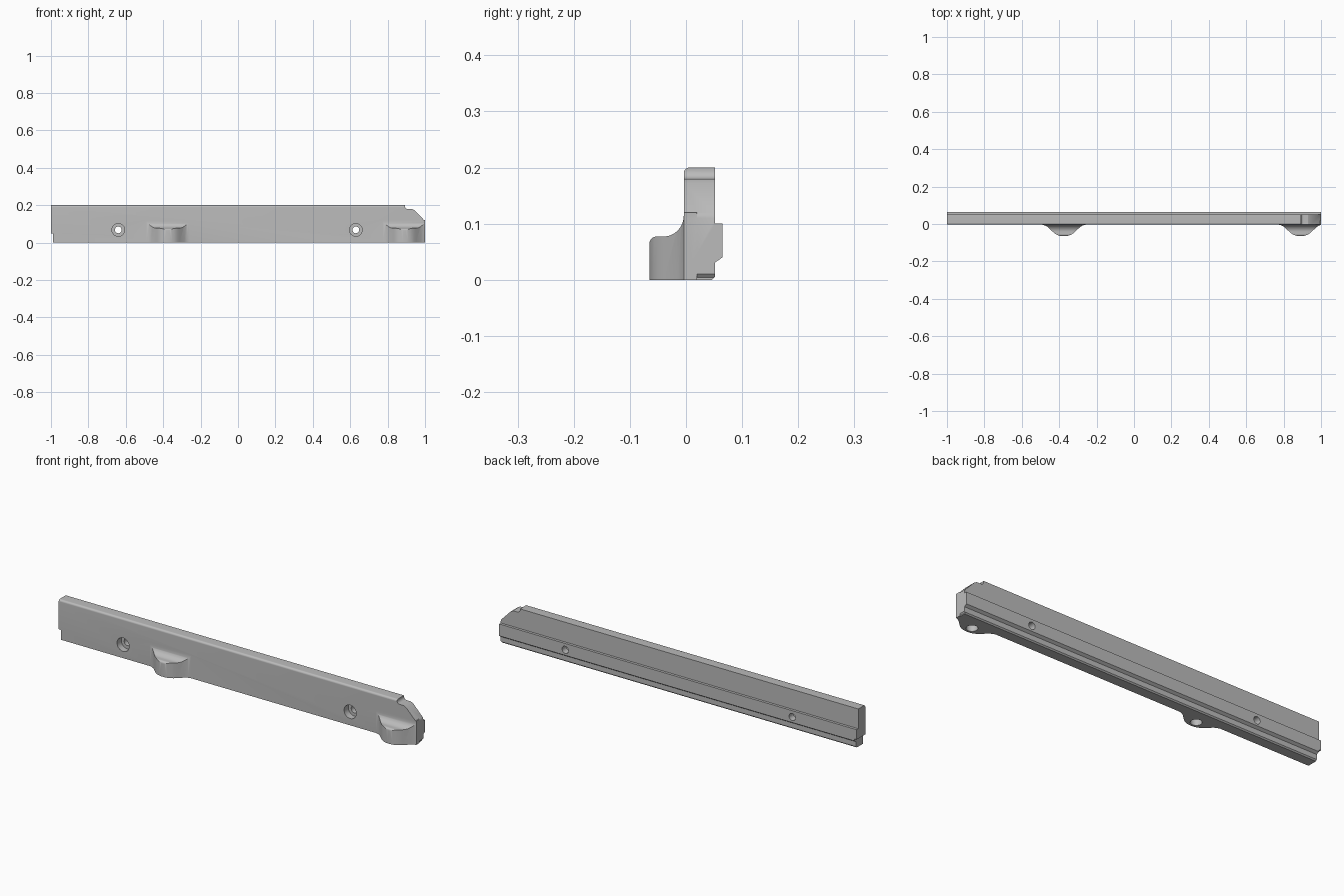
import bpy
import bmesh
import math
from mathutils import Vector

cube = bpy.data.objects.get("Cube")
if cube:
    bpy.data.objects.remove(cube, do_unlink=True)

grey = bpy.data.materials.new("plain grey")
grey.use_nodes = True
colour = (0.5, 0.5, 0.5, 1)
grey.diffuse_color = colour
grey.node_tree.nodes["Principled BSDF"].inputs["Base Color"].default_value = colour


def arc(cx, cy, r, start, end, n=8):
    """Points on an arc, angles in degrees."""
    angles = [math.radians(start + (end - start) * i / n) for i in range(n + 1)]
    return [(cx + r * math.cos(a), cy + r * math.sin(a)) for a in angles]


def prism(name, points, axis, low, high):
    """Extrude a 2D outline along an axis; the outline uses the other two axes in order."""
    def place(p, t):
        c = list(p)
        c.insert("xyz".index(axis), t)
        return Vector(c)
    bm = bmesh.new()
    face = bm.faces.new([bm.verts.new(place(p, low)) for p in points])
    moved = bmesh.ops.extrude_face_region(bm, geom=[face])["geom"]
    shift = place((0, 0), high - low)
    bmesh.ops.translate(bm, vec=shift, verts=[v for v in moved if isinstance(v, bmesh.types.BMVert)])
    bmesh.ops.recalc_face_normals(bm, faces=bm.faces)
    mesh = bpy.data.meshes.new(name)
    bm.to_mesh(mesh)
    bm.free()
    mesh.materials.append(grey)
    obj = bpy.data.objects.new(name, mesh)
    bpy.context.collection.objects.link(obj)
    return obj


def combine(target, tool, operation):
    """Apply a boolean and discard the tool object."""
    mod = target.modifiers.new("cut", 'BOOLEAN')
    mod.operation = operation
    mod.solver = 'EXACT'
    mod.object = tool
    bpy.context.view_layer.objects.active = target
    bpy.ops.object.modifier_apply(modifier=mod.name)
    bpy.data.objects.remove(tool, do_unlink=True)


def drill(target, centre, r, axis, low, high):
    outline = arc(*centre, r, 0, 360, 32)[:-1]
    combine(target, prism("drill", outline, axis, low, high), 'DIFFERENCE')


FRONT, BACK, RIB = -0.004, 0.052, 0.065

# Rail: stepped section trimmed by its side outline
section = [(FRONT, 0), (0.046, 0), (BACK, 0.006), (BACK, 0.031), (RIB, 0.04),
           (RIB, 0.1), (BACK, 0.1), (BACK, 0.2)] + arc(FRONT + 0.01, 0.19, 0.01, 90, 180)
rail = prism("mounting_rail", section, "x", -1.1, 1.1)
side = [(-0.988, -0.1), (0.995, -0.1), (0.995, 0.004), (1, 0.01), (1, 0.11), (0.997, 0.118),
        (0.945, 0.172), (0.93, 0.18)]
side += arc(0.907, 0.195, 0.015, 270, 180) + [(0.892, 0.3), (-1, 0.3), (-1, 0.05), (-0.988, 0.05)]
combine(rail, prism("side_outline", side, "y", -0.3, 0.3), 'INTERSECT')

# Lugs: flared plan shape trimmed by a filleted section
half = [(0.115, FRONT), (0.1, -0.008), (0.088, -0.015), (0.062, -0.039),
        (0.05, -0.05), (0.037, -0.058), (0.02, -0.0635), (0.008, -0.065)]
plan = [(0.115, 0.02)] + half + [(-x, y) for x, y in reversed(half)] + [(-0.115, 0.02)]
lug_section = [(0.03, -0.1), (-0.065, -0.1)] + arc(-0.053, 0.065, 0.012, 180, 90)
lug_section += arc(-0.041, 0.114, 0.037, 270, 360, 12) + [(FRONT, 0.12), (0.03, 0.12)]
LUGS = (-0.375, 0.89)
for cx in LUGS:
    outline = [(min(cx + x, 1.0), y) for x, y in plan]
    lug = prism("lug", outline, "z", 0, 0.2)
    combine(lug, prism("lug_section", lug_section, "x", -1.2, 1.2), 'INTERSECT')
    combine(rail, lug, 'UNION')

# Blind holes under the lugs
for cx in LUGS:
    drill(rail, (cx, -0.029), 0.026, "z", -0.1, 0.055)

# Counterbored screw holes through the rail
for cx in (-0.64, 0.63):
    drill(rail, (cx, 0.068), 0.018, "y", -0.1, 0.2)
    drill(rail, (cx, 0.068), 0.034, "y", -0.1, 0.03)

# Smooth shading with crisp edges
bpy.ops.object.select_all(action='DESELECT')
rail.select_set(True)
bpy.context.view_layer.objects.active = rail
bpy.ops.object.shade_smooth_by_angle(angle=math.radians(25))
